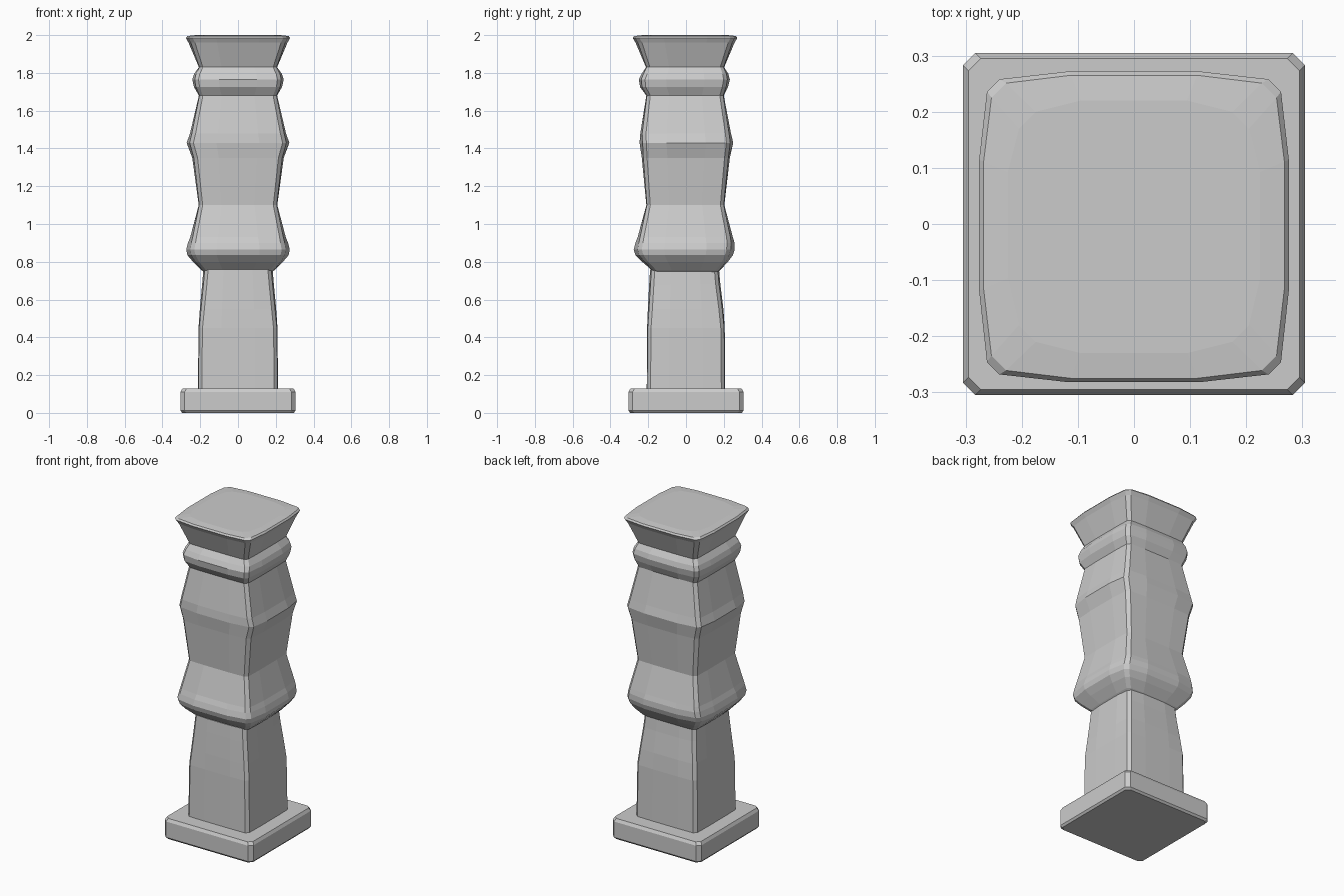
import bpy, bmesh


def section(z, hx, y0, y1, bow, ch):
    """Squarish ring: bowed sides and chamfered corners. y0 = front, y1 = back half depth."""
    pts = []
    for sx, sy in ((1, 1), (-1, 1), (-1, -1), (1, -1)):
        hy = y1 if sy > 0 else y0
        q = [(hx, 0.42 * hy), (hx - bow, hy - bow - ch),
             (hx - bow - ch, hy - bow), (0.42 * hx, hy)]
        if sx * sy < 0:
            q.reverse()
        pts += [(sx * x, sy * y, z) for x, y in q]
    return pts


def loft(name, rings):
    """Skin a stack of sections and close both ends."""
    bm = bmesh.new()
    loops = [[bm.verts.new(p) for p in section(*r)] for r in rings]
    n = len(loops[0])
    for a, b in zip(loops, loops[1:]):
        for i in range(n):
            j = (i + 1) % n
            bm.faces.new((a[i], a[j], b[j], b[i]))
    bm.faces.new(loops[0][::-1])
    bm.faces.new(loops[-1])
    bmesh.ops.recalc_face_normals(bm, faces=bm.faces)
    mesh = bpy.data.meshes.new(name)
    bm.to_mesh(mesh)
    bm.free()
    obj = bpy.data.objects.new(name, mesh)
    bpy.context.collection.objects.link(obj)
    return obj


# Plinth: chamfered slab with eased edges
loft("plinth", [
    (0.000, 0.295, 0.295, 0.295, 0, 0.022),
    (0.012, 0.305, 0.305, 0.305, 0, 0.022),
    (0.110, 0.305, 0.305, 0.305, 0, 0.022),
    (0.128, 0.295, 0.295, 0.295, 0, 0.022),
])

# Lower shaft: tapers gently below the first bulge
loft("lower_shaft", [
    (0.120, 0.212, 0.208, 0.207, 0.002, 0.018),
    (0.450, 0.209, 0.206, 0.205, 0.003, 0.018),
    (0.550, 0.202, 0.202, 0.198, 0.006, 0.018),
    (0.680, 0.190, 0.195, 0.182, 0.007, 0.018),
    (0.760, 0.183, 0.190, 0.175, 0.007, 0.018),
])

# Upper shaft: rounded bulge, ridge, small moulding and flared capital
loft("upper_shaft", [
    (0.742, 0.175, 0.165, 0.165, 0.004, 0.018),
    (0.755, 0.192, 0.180, 0.180, 0.004, 0.018),
    (0.800, 0.238, 0.232, 0.222, 0.012, 0.020),
    (0.835, 0.268, 0.268, 0.248, 0.020, 0.022),
    (0.865, 0.274, 0.277, 0.258, 0.021, 0.022),
    (0.900, 0.265, 0.268, 0.257, 0.018, 0.022),
    (0.930, 0.253, 0.256, 0.248, 0.013, 0.020),
    (1.100, 0.208, 0.210, 0.203, 0.003, 0.018),
    (1.350, 0.242, 0.234, 0.232, 0.008, 0.020),
    (1.430, 0.272, 0.246, 0.250, 0.016, 0.020),
    (1.480, 0.254, 0.242, 0.238, 0.010, 0.020),
    (1.680, 0.207, 0.210, 0.200, 0.003, 0.018),
    (1.725, 0.233, 0.243, 0.222, 0.010, 0.020),
    (1.765, 0.242, 0.250, 0.232, 0.013, 0.020),
    (1.795, 0.232, 0.235, 0.224, 0.010, 0.020),
    (1.830, 0.207, 0.212, 0.202, 0.003, 0.018),
    (1.960, 0.262, 0.267, 0.257, 0.012, 0.022),
    (1.985, 0.276, 0.282, 0.272, 0.014, 0.022),
    (1.995, 0.268, 0.275, 0.265, 0.014, 0.026),
    (2.000, 0.225, 0.230, 0.220, 0.020, 0.030),
])
